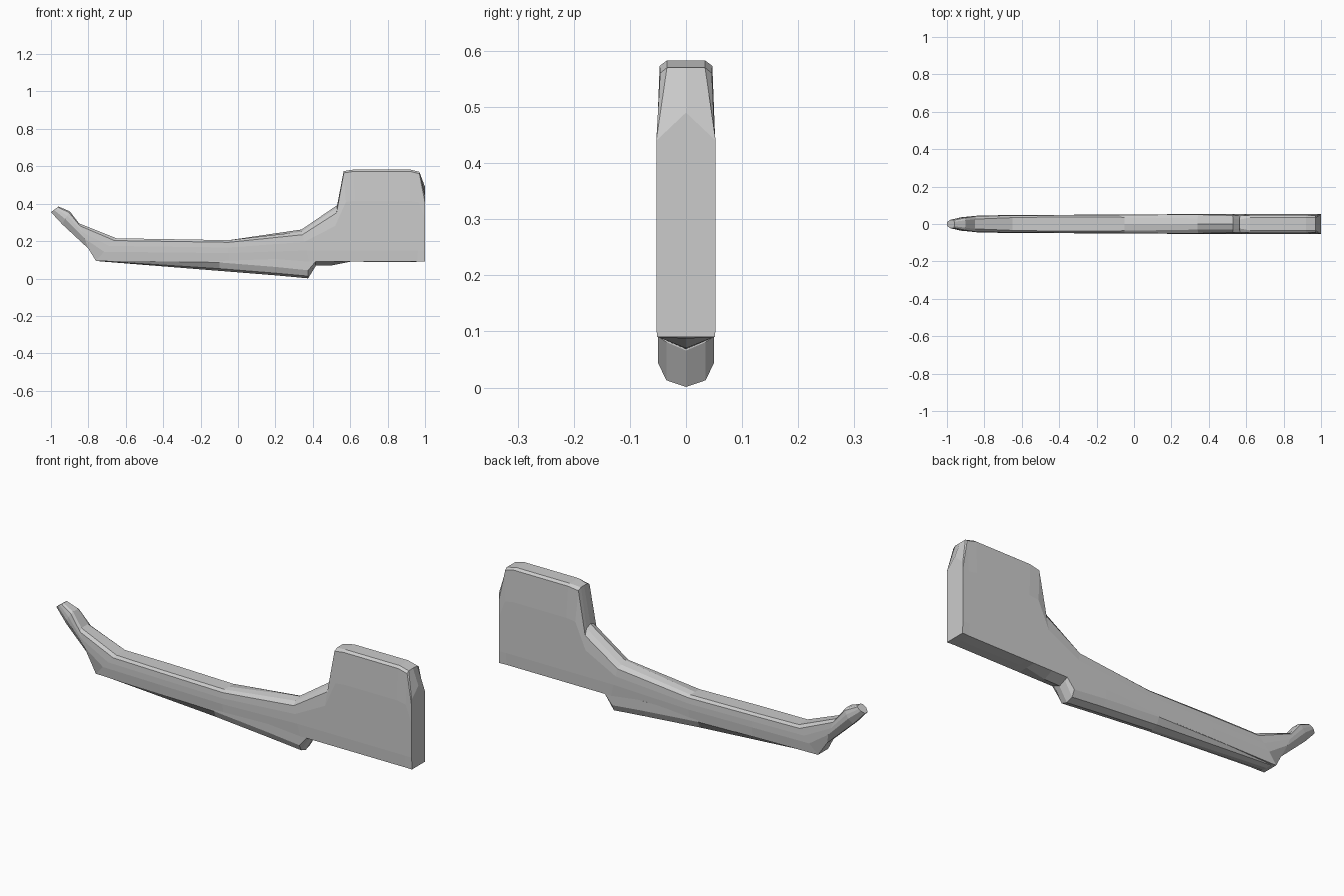
import bpy, bmesh

default_cube = bpy.data.objects.get("Cube")
if default_cube:
    bpy.data.objects.remove(default_cube, do_unlink=True)


def make_material(name, value):
    material = bpy.data.materials.new(name)
    material.use_nodes = True
    colour = (value, value, value, 1)
    material.diffuse_color = colour
    material.node_tree.nodes["Principled BSDF"].inputs["Base Color"].default_value = colour
    return material


plain_grey = make_material("plain grey", 0.6)


def loft(name, half_sections):
    """Skin a row of half sections, each mirrored across y and capped at the ends."""
    mesh_builder = bmesh.new()
    rings = []
    for half in half_sections:
        mirrored = [(x, -y, z) for x, y, z in reversed(half[1:-1])]
        rings.append([mesh_builder.verts.new(point) for point in half + mirrored])
    for ring, following in zip(rings, rings[1:]):
        count = len(ring)
        for i in range(count):
            j = (i + 1) % count
            mesh_builder.faces.new((ring[i], ring[j], following[j], following[i]))
    mesh_builder.faces.new(rings[0])
    mesh_builder.faces.new(rings[-1])
    bmesh.ops.remove_doubles(mesh_builder, verts=mesh_builder.verts, dist=0.0005)
    bmesh.ops.recalc_face_normals(mesh_builder, faces=mesh_builder.faces)
    mesh = bpy.data.meshes.new(name)
    mesh_builder.to_mesh(mesh)
    mesh_builder.free()
    mesh.materials.append(plain_grey)
    part = bpy.data.objects.new(name, mesh)
    bpy.context.collection.objects.link(part)
    return part


def body_section(bottom, top, low_width, width, shoulder_width, top_width,
                 shoulder=0.1, ridge=0.0, keel=0.0):
    """Half section along a slanted line from the bottom edge to the top edge."""
    def along(t, half_width, lift=0.0):
        return (bottom[0] + (top[0] - bottom[0]) * t, half_width,
                bottom[1] + (top[1] - bottom[1]) * t + lift)

    height = top[1] - bottom[1]
    low = min(0.06 / max(height, 0.01), 0.4)
    return [along(0, 0, -keel), along(0, low_width), along(low, width),
            along(0.66, width), along(1 - shoulder, shoulder_width),
            along(1, top_width), along(1, 0, ridge)]


# Long body: upturned toe, low bar, sloping neck and tall heel block
loft("body", [
    body_section((-1, .355), (-.96, .385), .01, .022, .02, .012),
    body_section((-.94, .29), (-.9, .36), .018, .036, .032, .02),
    body_section((-.8, .16), (-.85, .295), .025, .045, .042, .026),
    body_section((-.76, .095), (-.65, .215), .04, .047, .045, .034),
    body_section((-.4, .092), (-.4, .211), .045, .049, .047, .038),
    body_section((-.05, .09), (-.05, .205), .047, .051, .049, .036),
    body_section((.38, .09), (.34, .25), .05, .053, .05, .03, ridge=.012, keel=.022),
    body_section((.5, .09), (.53, .38), .05, .053, .046, .03, ridge=.012, keel=.02),
    body_section((.6, .09), (.565, .574), .05, .053, .044, .024, .02),
    body_section((.64, .09), (.62, .583), .05, .053, .047, .034, .02),
    body_section((.92, .09), (.92, .583), .05, .053, .047, .034, .02, keel=.003),
    body_section((.96, .09), (.97, .57), .05, .053, .046, .034, .02),
    body_section((1, .09), (1, .44), .052, .053, .053, .053, ridge=.05),
])


def keel_section(x, bottom, width, foot, flank):
    return [(x, 0, bottom), (x, width * 0.7, bottom + foot),
            (x, width, bottom + flank), (x, width, 0.11), (x, 0, 0.12)]


# Shallow keel deepening backwards beneath the bar, with a steep rear end
loft("keel", [
    keel_section(-.74, .092, .04, .002, .005),
    keel_section(-.1, .041, .047, .012, .045),
    keel_section(.2, .017, .05, .012, .045),
    keel_section(.375, .001, .05, .012, .043),
    keel_section(.415, .066, .05, .015, .025),
])
